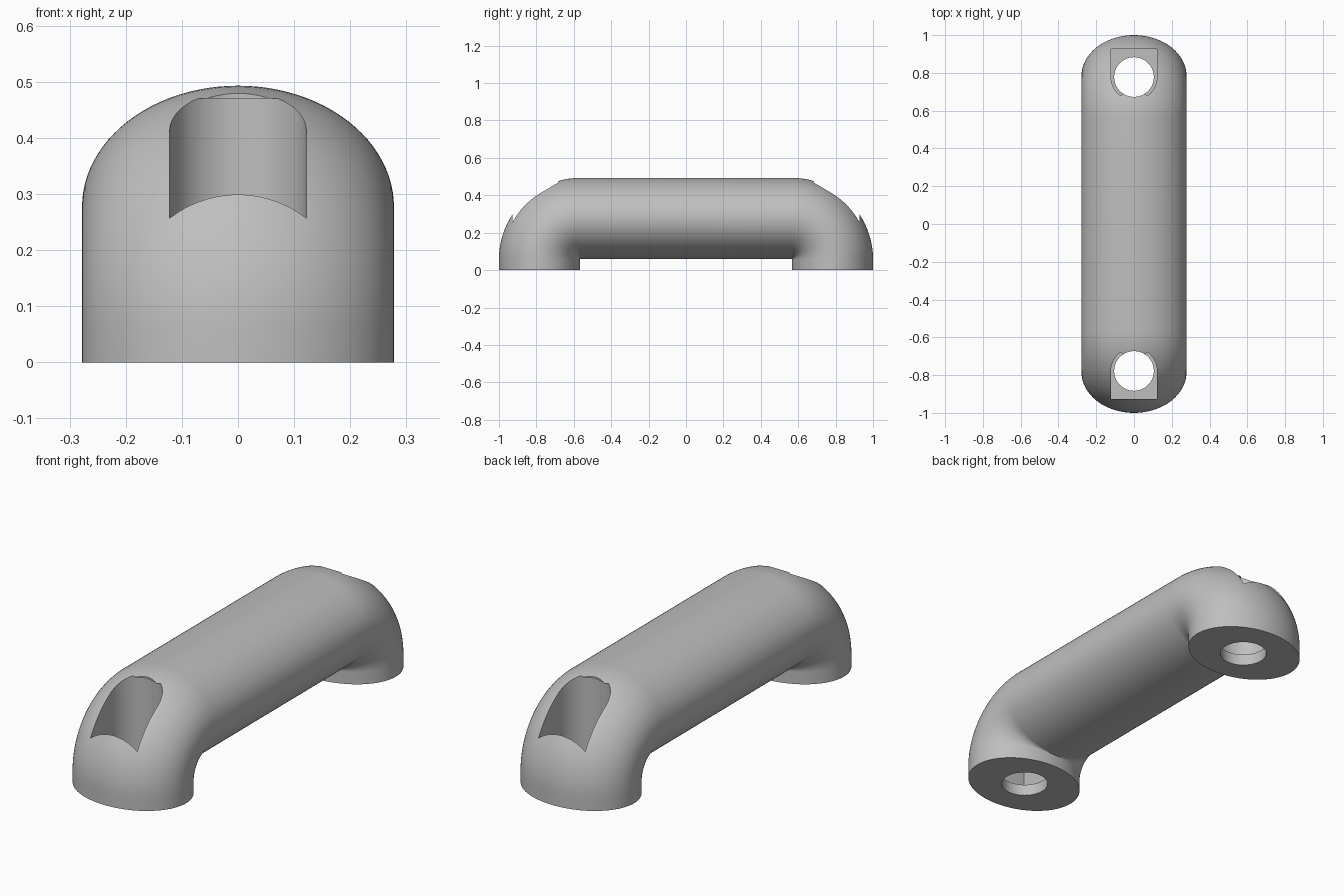
import bpy, bmesh
from math import sin, cos, pi, radians

if "Cube" in bpy.data.objects:
    bpy.data.objects.remove(bpy.data.objects["Cube"], do_unlink=True)

HALF_W, HALF_H = 0.278, 0.2165    # elliptical bar section
BEND = 0.2185                     # bend radius of the centre line
FOOT_Y = 1 - HALF_H               # foot centre
BEND_Y, BEND_Z = FOOT_Y - BEND, 0.058
HOLE_Y = 0.778

grey = bpy.data.materials.new("satin grey")
grey.use_nodes = True
grey.diffuse_color = (0.52, 0.52, 0.52, 1)
grey.node_tree.nodes["Principled BSDF"].inputs["Base Color"].default_value = grey.diffuse_color


def make_object(name, bm):
    bmesh.ops.recalc_face_normals(bm, faces=bm.faces)
    mesh = bpy.data.meshes.new(name)
    bm.to_mesh(mesh)
    bm.free()
    mesh.materials.append(grey)
    obj = bpy.data.objects.new(name, mesh)
    bpy.context.collection.objects.link(obj)
    return obj


def loft(name, rings):
    """Skin a list of closed rings and cap both ends."""
    bm = bmesh.new()
    loops = [[bm.verts.new(p) for p in ring] for ring in rings]
    n = len(loops[0])
    for a, b in zip(loops, loops[1:]):
        for i in range(n):
            j = (i + 1) % n
            bm.faces.new((a[i], a[j], b[j], b[i]))
    bm.faces.new(loops[0])
    bm.faces.new(loops[-1])
    return make_object(name, bm)


def prism(name, outline, z0, z1):
    return loft(name, [[(x, y, z) for x, y in outline] for z in (z0, z1)])


def arc(radius, start, end, steps):
    angles = [radians(start + (end - start) * i / steps) for i in range(steps + 1)]
    return [(radius * cos(a), radius * sin(a)) for a in angles]


def section(y, z, tilt):
    """Ellipse across the path; tilt 0 lies flat, pi/2 stands upright."""
    ring = []
    for i in range(96):
        t = 2 * pi * i / 96
        r = HALF_H * sin(t)
        ring.append((HALF_W * cos(t), y - r * cos(tilt), z + r * sin(tilt)))
    return ring


# Handle: foot, bend, straight bar, bend, foot
rings = [section(-FOOT_Y, 0, 0)]
tilts = [pi / 2 * i / 32 for i in range(33)]
for t in tilts:
    rings.append(section(-BEND_Y - BEND * cos(t), BEND_Z + BEND * sin(t), t))
for t in reversed(tilts):
    rings.append(section(BEND_Y + BEND * cos(t), BEND_Z + BEND * sin(t), pi - t))
rings.append(section(FOOT_Y, 0, pi))
handle = loft("handle", rings)

# Screw holes with open access slots above them
cutters = []
for side, label in ((-1, "front"), (1, "back")):
    hole = [(x, side * HOLE_Y + y) for x, y in arc(0.105, 0, 360, 64)[:-1]]
    slot = [(x, side * (HOLE_Y - y)) for x, y in arc(0.122, 0, 180, 32)]
    slot += [(-0.122, side * 0.927), (0.122, side * 0.927)]
    cutters.append(prism(label + "_slot_cutter", slot, 0.055, 0.47))
    cutters.append(prism(label + "_hole_cutter", hole, -0.1, 0.6))

bpy.ops.object.select_all(action="DESELECT")
handle.select_set(True)
bpy.context.view_layer.objects.active = handle
for cutter in cutters:
    cutter.hide_render = True
    cut = handle.modifiers.new(cutter.name, "BOOLEAN")
    cut.operation = "DIFFERENCE"
    cut.solver = "EXACT"
    cut.object = cutter
    bpy.ops.object.modifier_apply(modifier=cut.name)
    bpy.data.objects.remove(cutter, do_unlink=True)

bpy.ops.object.shade_smooth_by_angle(angle=radians(30))
